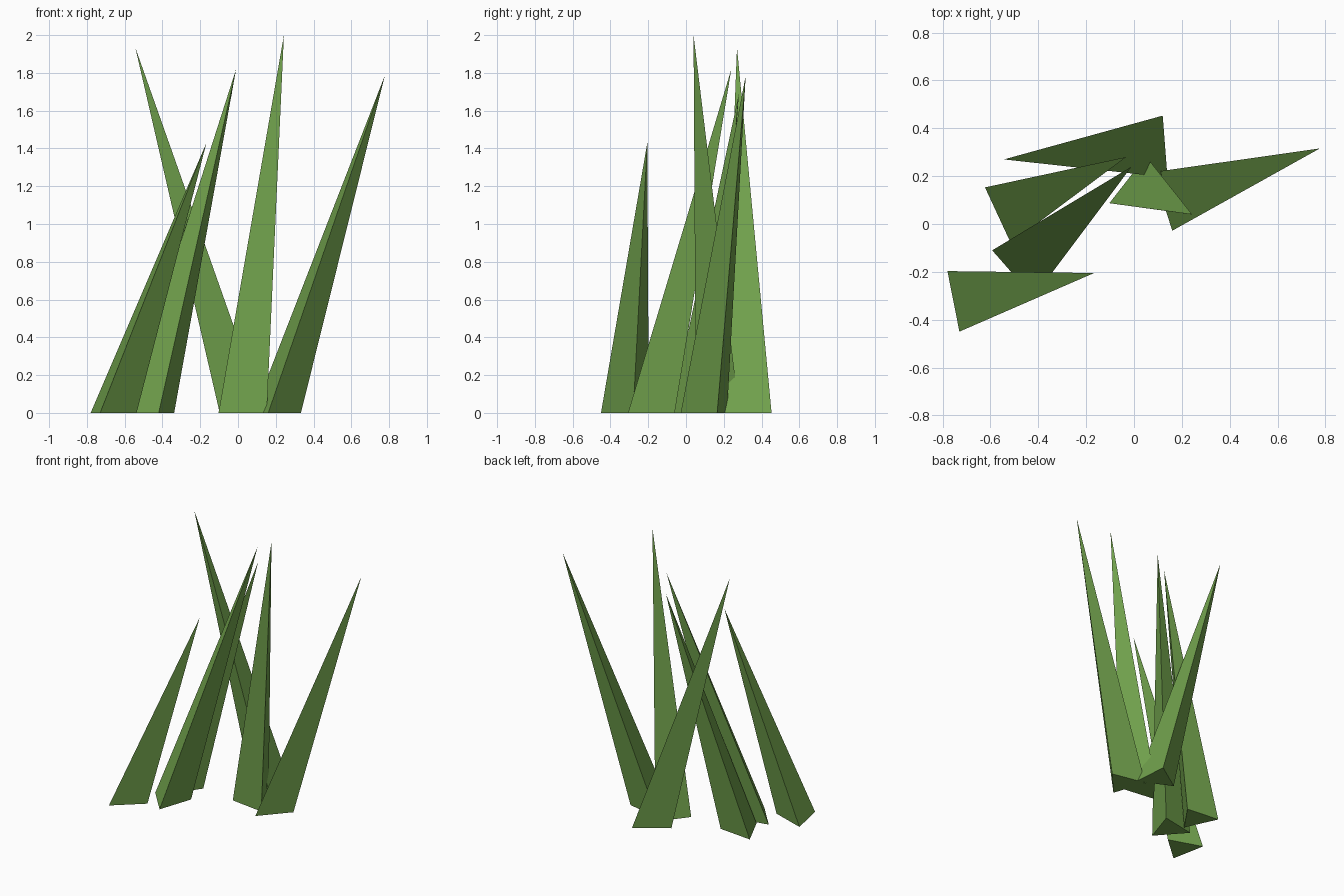
import bpy
import bmesh
from mathutils import Vector

cube = bpy.data.objects.get("Cube")
if cube:
    bpy.data.objects.remove(cube, do_unlink=True)

# One flat grass green
green = bpy.data.materials.new("grass_green")
color = (0.17, 0.37, 0.075, 1.0)
green.diffuse_color = color
green.use_nodes = True
bsdf = next(n for n in green.node_tree.nodes if n.type == 'BSDF_PRINCIPLED')
bsdf.inputs["Base Color"].default_value = color
bsdf.inputs["Roughness"].default_value = 0.9


def blade(name, base, tip):
    """Leaning three-sided spike: triangle on the ground drawn up to a tip."""
    bm = bmesh.new()
    foot = [bm.verts.new((x, y, 0)) for x, y in base]
    apex = bm.verts.new(Vector(tip))
    bm.faces.new(foot)
    for i in range(3):
        bm.faces.new((foot[i], foot[(i + 1) % 3], apex))
    bmesh.ops.recalc_face_normals(bm, faces=bm.faces)
    mesh = bpy.data.meshes.new(name)
    bm.to_mesh(mesh)
    bm.free()
    mesh.materials.append(green)
    obj = bpy.data.objects.new(name, mesh)
    bpy.context.collection.objects.link(obj)


# Ground triangle and tip of each blade
blades = {
    "back_blade": (((0.12, 0.453), (0.14, 0.195), (-0.097, 0.307)),
                   (-0.544, 0.27, 1.935)),
    "front_right_blade": (((-0.78, -0.197), (-0.73, -0.45), (-0.537, -0.28)),
                          (-0.167, -0.205, 1.43)),
    "middle_right_blade": (((-0.593, -0.11), (-0.42, -0.307), (-0.338, -0.06)),
                           (-0.01, 0.24, 1.82)),
    "back_right_blade": (((-0.623, 0.153), (-0.515, -0.08), (-0.37, 0.127)),
                         (-0.033, 0.28, 1.69)),
    "center_blade": (((-0.103, 0.087), (0.05, 0.283), (0.152, 0.052)),
                     (0.243, 0.04, 2.0)),
    "left_blade": (((0.16, -0.028), (0.333, 0.165), (0.082, 0.217)),
                   (0.777, 0.316, 1.785)),
}
for name, (base, tip) in blades.items():
    blade(name, base, tip)
